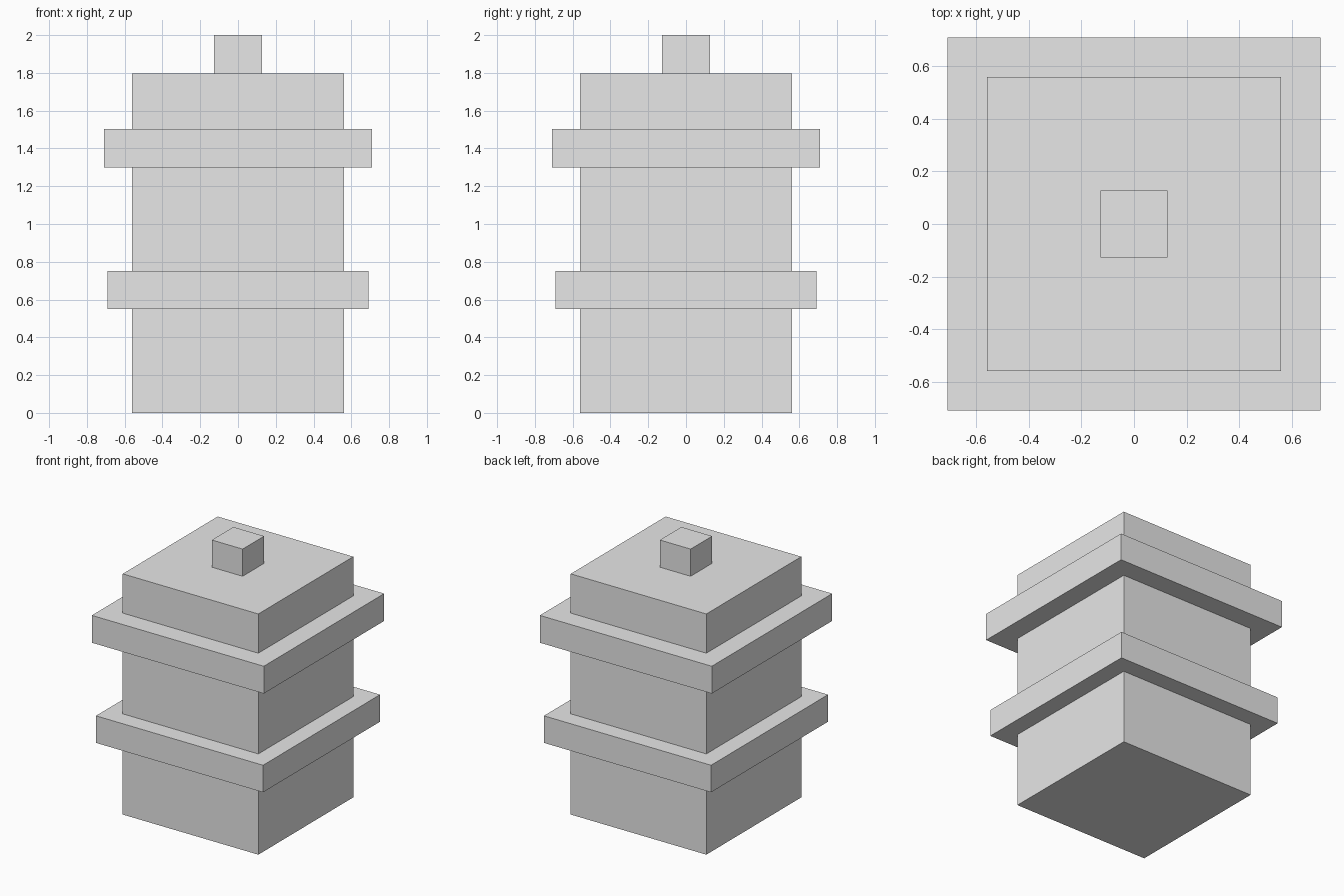
import bpy

cube = bpy.data.objects.get("Cube")
if cube:
    bpy.data.objects.remove(cube, do_unlink=True)

# One plain grey for the whole model
grey = bpy.data.materials.new("plain_grey")
grey.use_nodes = True
colour = (0.8, 0.8, 0.8, 1)
grey.diffuse_color = colour
grey.node_tree.nodes["Principled BSDF"].inputs["Base Color"].default_value = colour


def square_block(name, half_width, bottom, top):
    """Square block centred on the z axis, between two heights."""
    bpy.ops.mesh.primitive_cube_add(size=1, location=(0, 0, (bottom + top) / 2))
    block = bpy.context.object
    block.name = name
    block.scale = (2 * half_width, 2 * half_width, top - bottom)
    bpy.ops.object.transform_apply(location=False, rotation=False, scale=True)
    block.data.materials.append(grey)
    return block


# Main column, two projecting ledges and the knob on top
square_block("tower_body", 0.56, 0, 1.797)
square_block("lower_ledge", 0.69, 0.55, 0.752)
square_block("upper_ledge", 0.71, 1.3, 1.504)
square_block("top_knob", 0.127, 1.797, 2)
